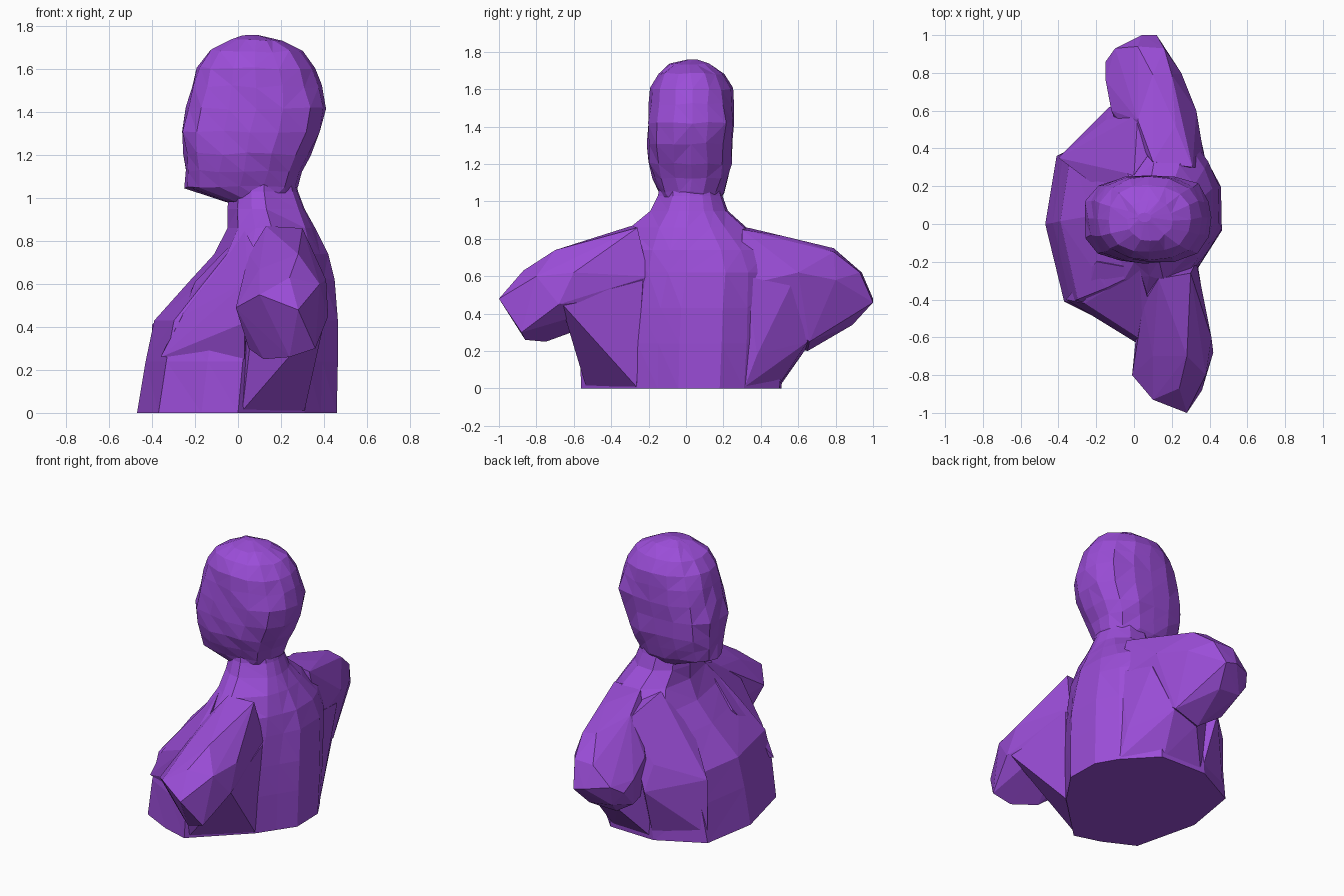
import bpy, bmesh, random
from math import cos, sin, pi, atan2
from mathutils import Vector

if "Cube" in bpy.data.objects:
    bpy.data.objects.remove(bpy.data.objects["Cube"])

random.seed(4)
purple = bpy.data.materials.new("purple")
purple.diffuse_color = (0.33, 0.075, 0.69, 1)
purple.use_nodes = True
purple.node_tree.nodes["Principled BSDF"].inputs["Base Color"].default_value = purple.diffuse_color


def finish(name, bm):
    bmesh.ops.recalc_face_normals(bm, faces=bm.faces[:])
    me = bpy.data.meshes.new(name)
    bm.to_mesh(me)
    bm.free()
    me.materials.append(purple)
    ob = bpy.data.objects.new(name, me)
    bpy.context.collection.objects.link(ob)
    return ob


def loft(name, rings, jitter=0.0):
    """Skin a list of closed point rings into a capped, faceted solid."""
    bm = bmesh.new()
    rows = []
    for i, ring in enumerate(rings):
        j = jitter if 0 < i < len(rings) - 1 else 0
        rows.append([bm.verts.new(Vector(p) + Vector([random.uniform(-j, j) for _ in range(3)]))
                     for p in ring])
    n = len(rows[0])
    for a, b in zip(rows, rows[1:]):
        for k in range(n):
            bm.faces.new((a[k], a[(k + 1) % n], b[(k + 1) % n], b[k]))
    sides = bm.faces[:]
    bm.faces.new(rows[0])
    bm.faces.new(rows[-1])
    bmesh.ops.triangulate(bm, faces=sides)
    return finish(name, bm)


def hull(name, points):
    """Faceted convex block around a few corner points."""
    bm = bmesh.new()
    for p in points:
        bm.verts.new(p)
    res = bmesh.ops.convex_hull(bm, input=bm.verts[:])
    loose = [v for v in res["geom_interior"] if isinstance(v, bmesh.types.BMVert)]
    bmesh.ops.delete(bm, geom=loose, context='VERTS')
    return finish(name, bm)


def oval(n, a0, a1, b0, b1, power):
    """Rounded-rectangle outline filling the box a0..a1, b0..b1."""
    pts = []
    for k in range(n):
        c, s = cos(2 * pi * k / n), sin(2 * pi * k / n)
        r = (abs(c) ** power + abs(s) ** power) ** (-1 / power)
        pts.append(((a0 + a1) / 2 + (a1 - a0) / 2 * r * c,
                    (b0 + b1) / 2 + (b1 - b0) / 2 * r * s))
    return pts


# Torso: base outline stacked upward, blending into the round neck
base = [(-.47, 0), (-.37, -.41), (-.17, -.51), (0, -.56), (.31, -.26), (.385, -.15),
        (.46, -.04), (.455, .18), (.38, .31), (.2, .5), (-.12, .51), (-.41, .36)]
levels = [  # z, x front, x back, y right, y left, roundness
    (0, -.47, .46, -.56, .51, 0),
    (.24, -.43, .465, -.57, .53, 0),
    (.43, -.39, .465, -.55, .53, 0),
    (.62, -.22, .45, -.48, .52, .05),
    (.74, -.11, .42, -.42, .46, .15),
    (.86, -.05, .36, -.30, .33, .6),
    (.95, -.05, .31, -.19, .23, 1),
    (1.03, -.04, .28, -.15, .20, 1),
    (1.20, -.02, .24, -.12, .16, 1)]
torso_rings = []
for z, x0, x1, y0, y1, w in levels:
    ring = []
    for px, py in base:
        u, v = (px + .005) / .465, (py + .025) / .535
        t = atan2(v, u)
        u, v = u + (cos(t) - u) * w, v + (sin(t) - v) * w
        ring.append(((x0 + x1) / 2 + (x1 - x0) / 2 * u, (y0 + y1) / 2 + (y1 - y0) / 2 * v, z))
    torso_rings.append(ring)
bust = loft("bust", torso_rings)

# Head: face towards -x, jaw rings tilt so the chin hangs forward
head_levels = [  # z front, z back, x front, x back, y right, y left, squareness
    (.98, 1.01, -.05, .26, -.12, .17, 2.4),
    (1.05, 1.05, -.25, .28, -.15, .205, 2.5),
    (1.13, 1.12, -.245, .30, -.175, .225, 2.8),
    (1.21, 1.20, -.25, .335, -.20, .245, 2.9),
    (1.31, 1.31, -.262, .385, -.205, .25, 2.9),
    (1.42, 1.42, -.24, .412, -.205, .262, 2.7),
    (1.52, 1.52, -.215, .39, -.20, .255, 2.4),
    (1.61, 1.60, -.19, .355, -.19, .25, 2.4),
    (1.69, 1.68, -.14, .30, -.15, .205, 2.4),
    (1.735, 1.735, -.04, .20, -.09, .13, 2.2),
    (1.758, 1.76, .02, .09, .01, .06, 2)]
head_rings = []
for zf, zb, x0, x1, y0, y1, power in head_levels:
    head_rings.append([(x, y, zf + (zb - zf) * (x - x0) / (x1 - x0))
                       for x, y in oval(16, x0, x1, y0, y1, power)])
head = loft("head", head_rings, 0.007)

# Right arm: shoulder block with a slanted cut end, web under it, chest fold in front
right_arm = hull("right_arm", [
    (.28, -1, .48), (.10, -.93, .55), (-.01, -.80, .49), (.05, -.69, .30),
    (.12, -.75, .25), (.24, -.86, .26), (.36, -.88, .30), (.42, -.68, .45),
    (.24, -.87, .63), (.38, -.80, .60), (.28, -.70, .74), (.41, -.60, .62),
    (.10, -.70, .67), (.05, -.42, .74), (.13, -.29, .87), (.30, -.26, .86),
    (.33, -.20, .60), (.05, -.20, .45), (.30, -.20, .50)])
right_web = hull("right_web", [
    (.06, -.63, .35), (.30, -.64, .38), (.41, -.67, .46), (.34, -.23, .58),
    (.31, -.265, .01), (.02, -.535, .01), (.05, -.56, .60), (.10, -.20, .70), (.0, -.20, .10)])
right_chest = hull("right_chest", [
    (-.36, -.40, .26), (-.26, -.42, .45), (-.10, -.52, .48), (.03, -.64, .42), (.05, -.62, .62),
    (.08, -.42, .76), (.03, -.24, .85), (-.20, -.20, .61), (.03, -.57, .25), (.05, -.10, .30)])

# Left arm: short stump reaching forward, web below, and the chest fold
left_arm = hull("left_arm", [
    (.10, .79, .75), (.20, .79, .73), (.25, .80, .58), (.33, .60, .62), (.16, .93, .62),
    (.02, .94, .62), (.12, 1, .46), (.04, 1, .48), (-.10, .93, .50), (-.15, .86, .45),
    (-.15, .76, .50), (-.08, .88, .36), (.08, .89, .34), (-.10, .69, .30), (.23, .66, .25),
    (.05, .65, .20), (-.12, .60, .58), (.02, .55, .80), (.22, .52, .815), (.10, .33, .86),
    (.31, .30, .85), (.38, .30, .55), (.0, .30, .30)])
left_web = hull("left_web", [
    (.375, .315, .01), (.37, .38, .18), (.23, .65, .25), (.05, .64, .21), (.18, .49, .01),
    (-.10, .50, .01), (.33, .56, .55), (-.10, .58, .45), (.38, .32, .60), (.0, .20, .40)])
left_chest = hull("left_chest", [
    (-.40, .35, .41), (-.15, .55, .52), (-.13, .62, .36), (-.11, .50, .02), (-.40, .35, .05),
    (.02, .58, .78), (.0, .26, .85), (-.20, .20, .61), (.10, .40, .80), (.05, .20, .20)])

# Fuse everything into one closed surface
bpy.context.view_layer.objects.active = bust
bust.select_set(True)
for part in (head, right_arm, right_web, right_chest, left_arm, left_web, left_chest):
    mod = bust.modifiers.new("join", 'BOOLEAN')
    mod.operation = 'UNION'
    mod.solver = 'EXACT'
    mod.object = part
    bpy.ops.object.modifier_apply(modifier=mod.name)
    bpy.data.objects.remove(part, do_unlink=True)
